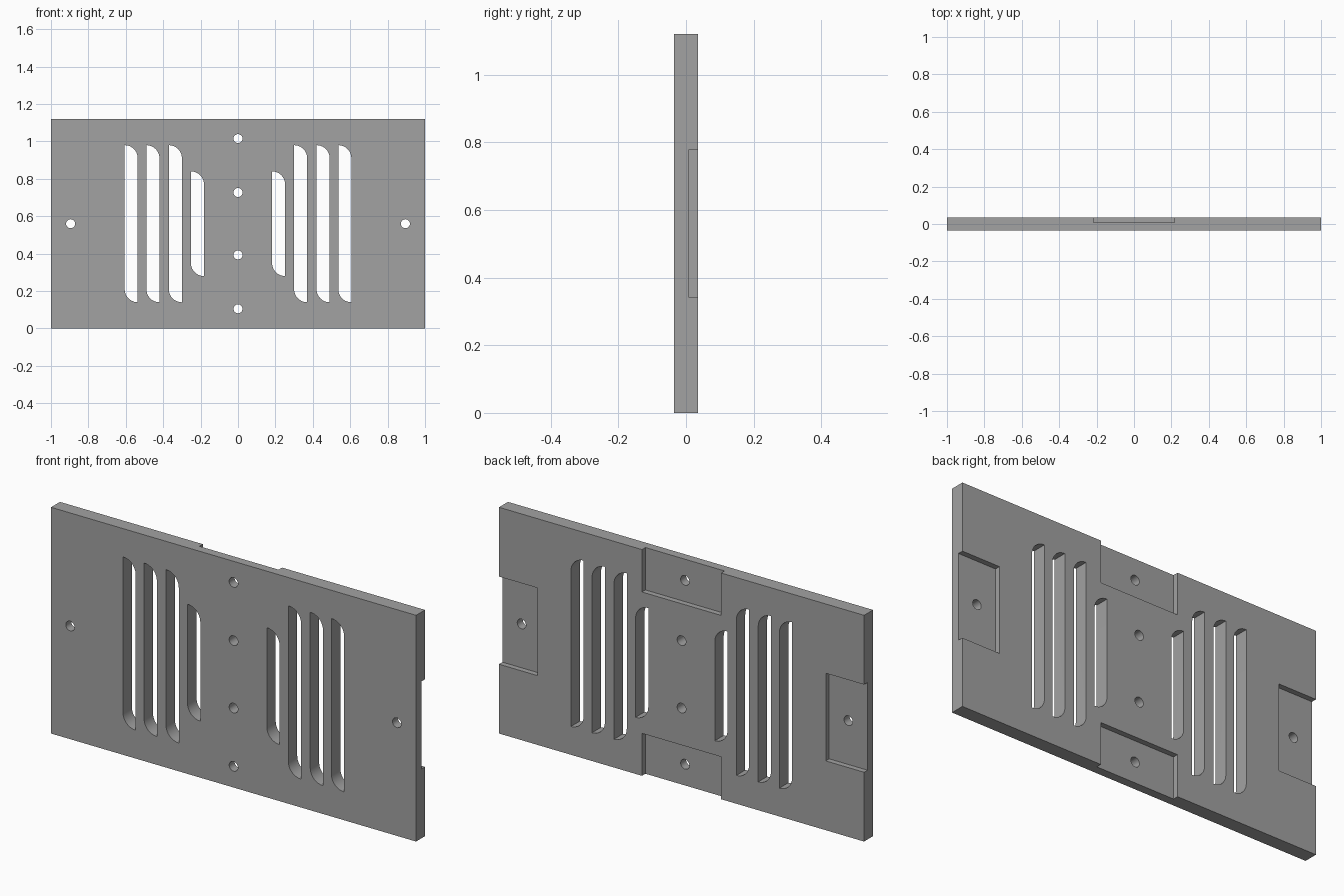
import bpy, bmesh, math

if "Cube" in bpy.data.objects:
    bpy.data.objects.remove(bpy.data.objects["Cube"], do_unlink=True)

HEIGHT, HALF_T = 1.12, 0.035
MID = HEIGHT / 2
REACH = 0.21          # how far each recess runs in from the edge
FLOOR = 0.008         # y of the recess floor

grey = bpy.data.materials.new("plate_grey")
grey.use_nodes = True
colour = (0.36, 0.36, 0.36, 1)
grey.diffuse_color = colour
grey.node_tree.nodes["Principled BSDF"].inputs["Base Color"].default_value = colour


def prism(bm, outline, y0, y1):
    """Extrude an x-z outline from y0 to y1."""
    face = bm.faces.new([bm.verts.new((x, y0, z)) for x, z in outline])
    new = bmesh.ops.extrude_face_region(bm, geom=[face])["geom"]
    moved = [g for g in new if isinstance(g, bmesh.types.BMVert)]
    bmesh.ops.translate(bm, verts=moved, vec=(0, y1 - y0, 0))


def rect(x0, x1, z0, z1):
    return [(x0, z0), (x1, z0), (x1, z1), (x0, z1)]


def arc(cx, cz, r, start, end, n):
    return [(cx + r * math.cos(start + (end - start) * i / n),
             cz + r * math.sin(start + (end - start) * i / n)) for i in range(n + 1)]


def slot(cx, half_h, w=0.07):
    """Slot with two opposite corners rounded to the full slot width."""
    left, right = cx - w / 2, cx + w / 2
    top, bottom = MID + half_h, MID - half_h
    return (arc(left, top - w, w, 0, math.pi / 2, 10)
            + arc(right, bottom + w, w, math.pi, 1.5 * math.pi, 10))


def hole(cx, cz, r=0.024):
    return arc(cx, cz, r, 0, 2 * math.pi, 32)[:-1]


def make(name, outlines, y0, y1):
    bm = bmesh.new()
    for outline in outlines:
        prism(bm, outline, y0, y1)
    bmesh.ops.recalc_face_normals(bm, faces=bm.faces)
    mesh = bpy.data.meshes.new(name)
    bm.to_mesh(mesh)
    bm.free()
    mesh.materials.append(grey)
    obj = bpy.data.objects.new(name, mesh)
    bpy.context.collection.objects.link(obj)
    return obj


plate = make("vent_plate", [rect(-1, 1, 0, HEIGHT)], -HALF_T, HALF_T)

# Rear recesses at the middle of each edge
half = 0.217
recesses = [rect(-half, half, -0.1, REACH),
            rect(-half, half, HEIGHT - REACH, HEIGHT + 0.1),
            rect(-1.1, REACH - 1, MID - half, MID + half),
            rect(1 - REACH, 1.1, MID - half, MID + half)]

# Vent slots and screw holes
openings = [hole(side * 0.895, MID) for side in (-1, 1)]
openings += [hole(0, MID + dz) for dz in (-0.455, -0.167, 0.167, 0.455)]
for side in (-1, 1):
    openings += [slot(side * x, 0.42) for x in (0.335, 0.455, 0.571)]
    openings.append(slot(side * 0.217, 0.28))

cutters = [make("recess_cutter", recesses, FLOOR, 0.1),
           make("opening_cutter", openings, -0.1, 0.1)]

bpy.ops.object.select_all(action="DESELECT")
plate.select_set(True)
bpy.context.view_layer.objects.active = plate
for cutter in cutters:
    cutter.hide_render = True
    mod = plate.modifiers.new("cut", "BOOLEAN")
    mod.operation, mod.solver, mod.object = "DIFFERENCE", "EXACT", cutter
    bpy.ops.object.modifier_apply(modifier=mod.name)
    bpy.data.objects.remove(cutter, do_unlink=True)

bpy.ops.object.shade_smooth_by_angle(angle=math.radians(30))
